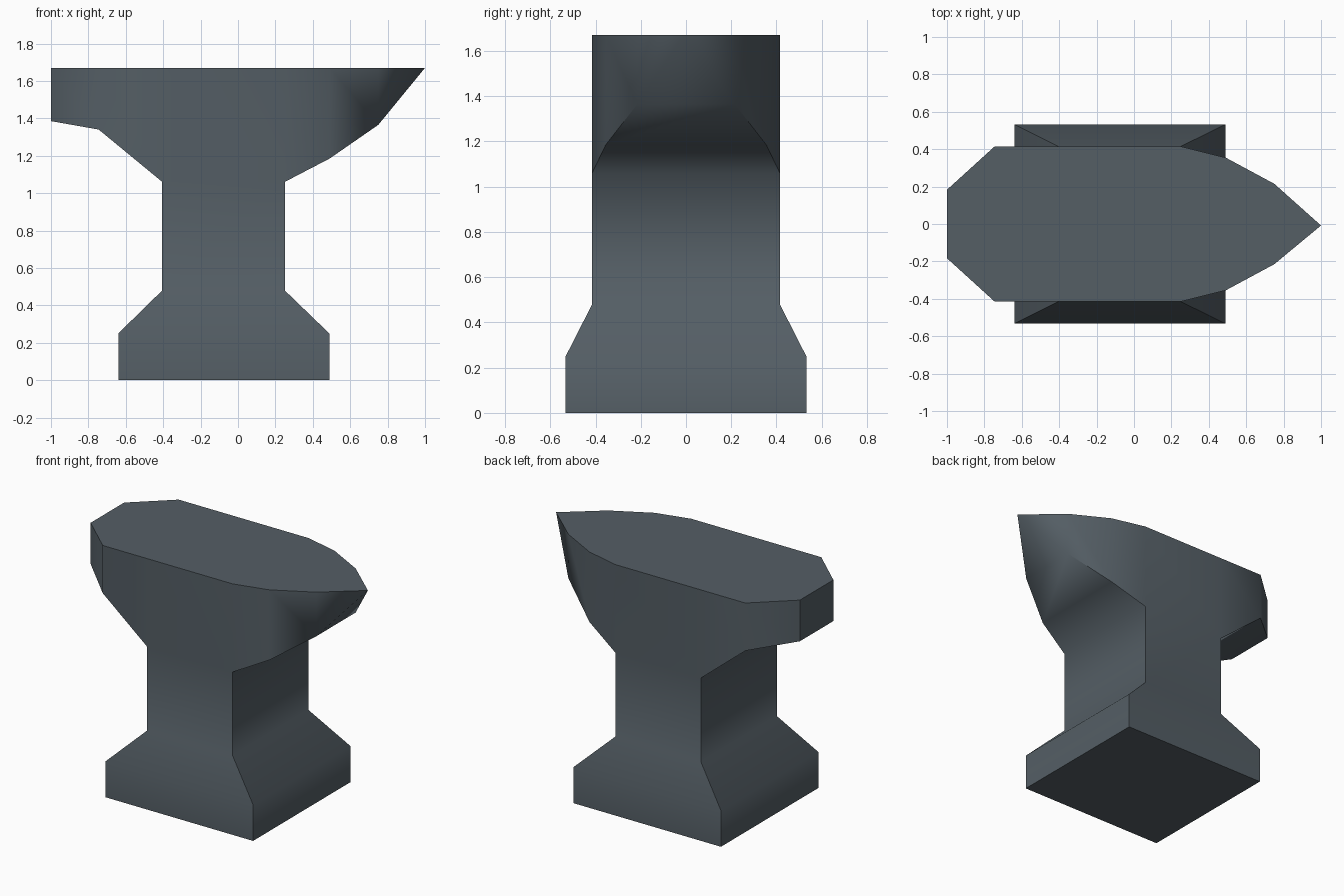
import bpy
import bmesh
import math

cube = bpy.data.objects.get("Cube")
if cube:
    bpy.data.objects.remove(cube)

TOP = 1.67
# Head sections along x: x, half width, underside height
HEAD = [(-1, .183, 1.385), (-.745, .415, 1.34), (-.405, .415, 1.06),
        (.25, .415, 1.06), (.49, .355, 1.185), (.75, .215, 1.365)]
# Pedestal sections: height, x min, x max, half depth
PEDESTAL = [(0, -.64, .488, .532), (.25, -.64, .488, .532),
            (.48, -.405, .25, .415), (1.06, -.405, .25, .415)]
WAIST = 2  # head span that opens onto the pedestal

bm = bmesh.new()

# Head, ending in a pointed horn
sections = [[bm.verts.new(p) for p in
             ((x, -w, TOP), (x, -w, z), (x, w, z), (x, w, TOP))]
            for x, w, z in HEAD]
tip = bm.verts.new((1, -.008, TOP))
for i, (a, b) in enumerate(zip(sections, sections[1:])):
    for k in range(3):
        if not (i == WAIST and k == 1):
            bm.faces.new((a[k], b[k], b[k + 1], a[k + 1]))
for k in range(3):
    bm.faces.new((sections[-1][k], tip, sections[-1][k + 1]))
end_face = bm.faces.new(sections[0])
bm.faces.new([s[0] for s in sections] + [tip] + [s[3] for s in reversed(sections)])

# Pedestal with a flared foot
rings = [[bm.verts.new(p) for p in
          ((x0, -d, z), (x1, -d, z), (x1, d, z), (x0, d, z))]
         for z, x0, x1, d in PEDESTAL]
for a, b in zip(rings, rings[1:]):
    for k in range(4):
        n = (k + 1) % 4
        bm.faces.new((a[k], a[n], b[n], b[k]))
bm.faces.new(rings[0])

# Weld, then smooth all but the hard corners
bmesh.ops.remove_doubles(bm, verts=bm.verts, dist=.0005)
bmesh.ops.recalc_face_normals(bm, faces=bm.faces)
for face in bm.faces:
    face.smooth = True
for edge in bm.edges:
    edge.smooth = edge.calc_face_angle(math.pi) < math.radians(65)
for edge in end_face.edges:
    edge.smooth = False

mesh = bpy.data.meshes.new("anvil")
bm.to_mesh(mesh)
bm.free()
anvil = bpy.data.objects.new("anvil", mesh)
bpy.context.collection.objects.link(anvil)

# Dark blue-grey iron
iron = bpy.data.materials.new("dark iron")
iron.use_nodes = True
color = (.089, .112, .13, 1)
iron.diffuse_color = color
iron.node_tree.nodes["Principled BSDF"].inputs["Base Color"].default_value = color
mesh.materials.append(iron)
